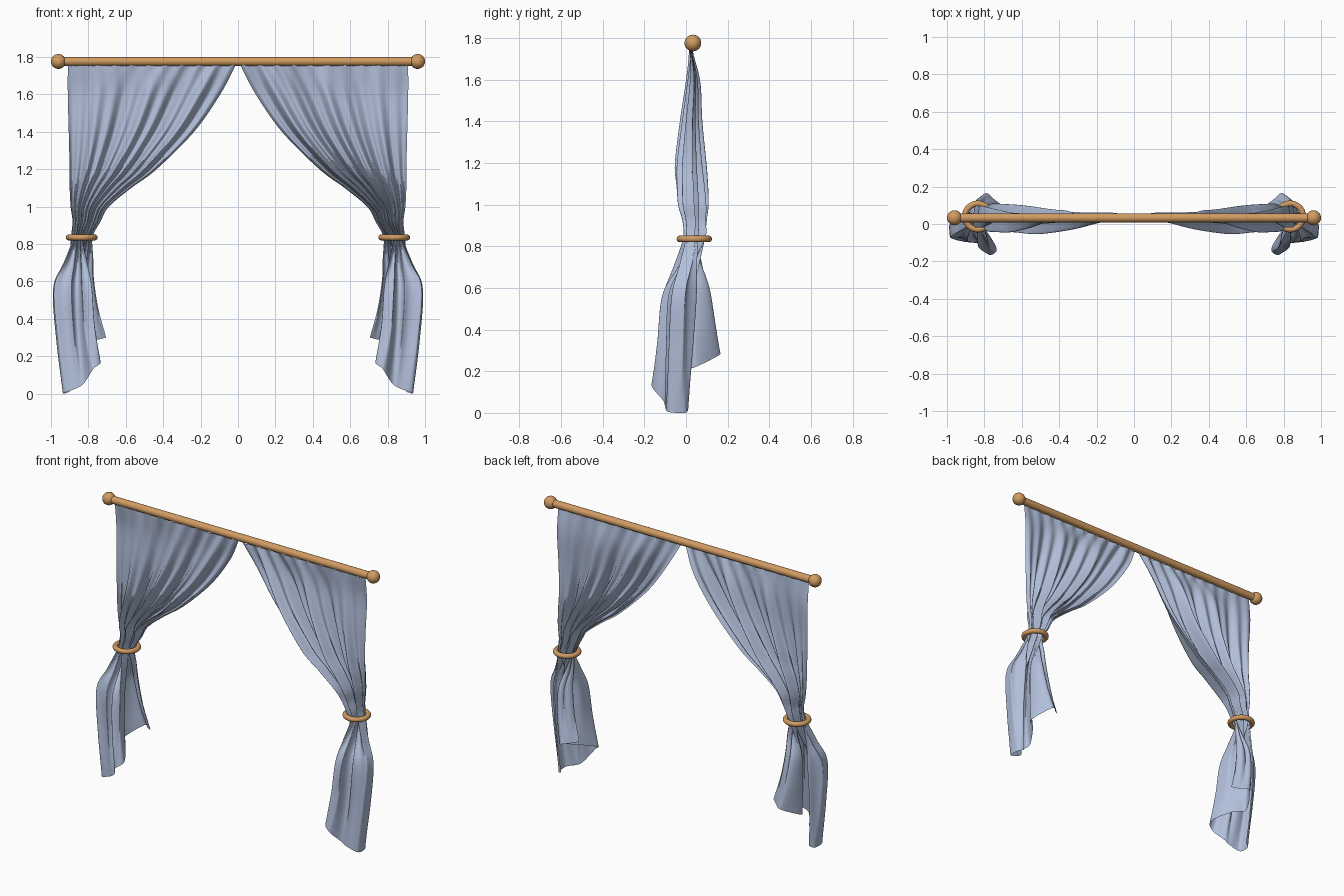
import bpy, math
from mathutils import Vector

if "Cube" in bpy.data.objects:
    bpy.data.objects.remove(bpy.data.objects["Cube"])

def material(name, rgb):
    m = bpy.data.materials.new(name)
    m.diffuse_color = (*rgb, 1)
    m.use_nodes = True
    m.node_tree.nodes["Principled BSDF"].inputs["Base Color"].default_value = m.diffuse_color
    return m

CLOTH = material("blue_grey_cloth", (0.44, 0.52, 0.70))
WOOD = material("warm_wood", (0.64, 0.33, 0.122))
ROD_Y, ROD_Z = 0.033, 1.776

def finish(name, mat):
    ob = bpy.context.object
    ob.name = name
    ob.data.materials.append(mat)
    bpy.ops.object.shade_smooth_by_angle(angle=math.radians(50))
    return ob

def spline(pts, t):
    """Smooth curve through pts, t in 0..1."""
    f = t * (len(pts) - 1)
    i = min(int(f), len(pts) - 2)
    f -= i
    b, c = pts[i], pts[i + 1]
    a = pts[i - 1] if i else b * 2 - c
    d = pts[i + 2] if i + 2 < len(pts) else c * 2 - b
    return 0.5 * (b * 2 + (c - a) * f + (a * 2 - b * 5 + c * 4 - d) * f * f
                  + (b * 3 - a - c * 3 + d) * f ** 3)

# curtain levels above the tie: z, outer x, inner x, middle y, fold depth
LEVELS = [(1.757, .91, .01, .023, .008), (1.6, .91, .095, .035, .038),
          (1.4, .905, .235, .026, .062), (1.2, .90, .435, .023, .088),
          (1.1, .90, .57, .028, .09), (1.0, .895, .69, .034, .085),
          (.92, .885, .735, .042, .064), (.835, .893, .777, .04, .055)]

# loose tail: outline of the sheet at mid height and at the hem
MID = [Vector(p) for p in [
    (.91, .05, .56), (.97, .01, .56), (.988, -.05, .56), (.91, -.08, .56),
    (.86, -.06, .56), (.82, -.115, .57), (.78, -.08, .58), (.83, 0, .60),
    (.88, .045, .60), (.84, .105, .60), (.80, .09, .61), (.765, .07, .62)]]
HEM = [Vector(p) for p in [
    (.90, .01, .01), (.93, -.01, 0), (.93, -.085, .005), (.86, -.10, .03),
    (.82, -.11, .06), (.775, -.165, .13), (.735, -.13, .17), (.81, -.01, .21),
    (.87, .045, .22), (.80, .162, .28), (.745, .13, .29), (.705, .10, .30)]]

def thread(u):
    """Control points of one vertical thread; u = 0 outer edge, 1 inner edge."""
    wave = 0.62 * math.sin(math.tau * 3.2 * u + 0.4) + 0.38 * math.sin(math.tau * 9 * u)
    pts = []
    for i, (z, xo, xi, yc, amp) in enumerate(LEVELS):
        k = i / (len(LEVELS) - 1)
        open_env = 0.35 + 0.65 * u * u * (3 - 2 * u)
        tied_env = math.sqrt(max(0, 1 - (2 * u - 1) ** 2))
        env = open_env * (1 - k ** 2) + tied_env * k ** 2
        w = wave if i else math.sin(math.tau * 10 * u)
        zz = z + (0.005 * math.cos(math.tau * 10 * u) if i == 0 else 0)
        pts.append(Vector((xo + (xi - xo) * u, yc + amp * env * w, zz)))
    ripple = Vector((0.006 * math.cos(math.tau * 9 * u), 0.01 * math.sin(math.tau * 9 * u), 0))
    mid, hem = spline(MID, u) + ripple, spline(HEM, u)
    pts.append(pts[-1].lerp(mid, 0.5))
    pts.append(mid)
    low = mid.lerp(hem, 0.5) + ripple * 0.3
    low.x += 0.008
    pts += [low, hem]
    return pts

NU, NV = 150, 90
for side, s in (("left", -1), ("right", 1)):
    # cloth sheet
    verts, faces = [], []
    for i in range(NU + 1):
        pts = thread(i / NU)
        for j in range(NV + 1):
            p = spline(pts, j / NV)
            verts.append((s * p.x, p.y, p.z))
    for i in range(NU):
        for j in range(NV):
            a = i * (NV + 1) + j
            f = (a, a + 1, a + NV + 2, a + NV + 1)
            faces.append(f if s < 0 else f[::-1])
    me = bpy.data.meshes.new(side + "_curtain")
    me.from_pydata(verts, [], faces)
    me.materials.append(CLOTH)
    me.polygons.foreach_set("use_smooth", [True] * len(faces))
    bpy.context.collection.objects.link(bpy.data.objects.new(side + "_curtain", me))

    # tie ring around the gathered cloth
    bpy.ops.mesh.primitive_torus_add(major_segments=48, minor_segments=14, major_radius=0.069,
                                     minor_radius=0.016, location=(s * .835, .04, .835))
    finish(side + "_tie_ring", WOOD)

    # ball finial
    bpy.ops.mesh.primitive_uv_sphere_add(segments=32, ring_count=16, radius=0.04,
                                         location=(s * .96, ROD_Y, ROD_Z))
    finish(side + "_finial", WOOD)

# curtain rod
bpy.ops.mesh.primitive_cylinder_add(vertices=32, radius=0.024, depth=1.9,
                                    location=(0, ROD_Y, ROD_Z), rotation=(0, math.pi / 2, 0))
finish("rod", WOOD)
